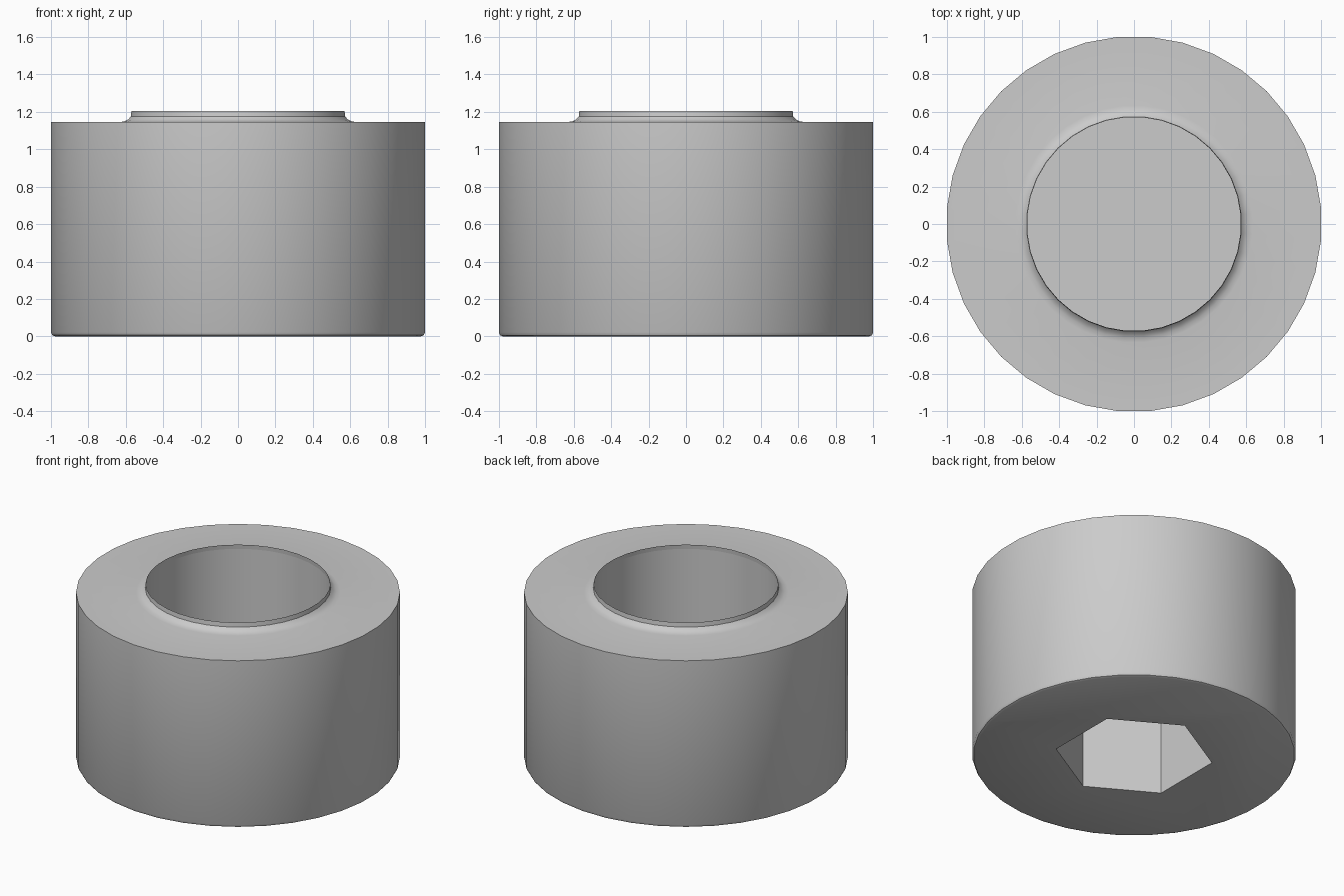
import bpy, bmesh, math

SIDES = 36
FLOOR_Z = 0.6      # level of the web between the bore and the hex socket
LIP_Z = 1.175      # where the thin lip starts
LIP_R = 0.575

cube = bpy.data.objects.get("Cube")
if cube:
    bpy.data.objects.remove(cube, do_unlink=True)

grey = bpy.data.materials.new("plain grey")
grey.use_nodes = True
grey.diffuse_color = (0.6, 0.6, 0.6, 1)
bsdf = next(n for n in grey.node_tree.nodes if n.type == 'BSDF_PRINCIPLED')
bsdf.inputs["Base Color"].default_value = (0.6, 0.6, 0.6, 1)


def finish(name, bm):
    mesh = bpy.data.meshes.new(name)
    bm.to_mesh(mesh)
    bm.free()
    mesh.materials.append(grey)
    obj = bpy.data.objects.new(name, mesh)
    bpy.context.collection.objects.link(obj)
    return obj


def lathe(name, profile, capped):
    """Turn a radius/height profile; flat sides face the main axes."""
    bm = bmesh.new()
    rings = []
    for r, z in profile:
        ring = []
        for i in range(SIDES):
            a = math.tau * (i + 0.5) / SIDES
            ring.append(bm.verts.new((r * math.cos(a), r * math.sin(a), z)))
        rings.append(ring)
    for low, high in zip(rings, rings[1:]):
        for i in range(SIDES):
            j = (i + 1) % SIDES
            bm.faces.new((low[i], low[j], high[j], high[i]))
    if capped:
        bm.faces.new(rings[0][::-1])
        bm.faces.new(rings[-1])
    return finish(name, bm)


def hex_cutter(name, z0, z1):
    bm = bmesh.new()
    bmesh.ops.create_cone(bm, cap_ends=True, segments=6, radius1=0.49,
                          radius2=0.49, depth=z1 - z0)
    # Points of the hexagon lie on the y axis
    for v in bm.verts:
        a = math.radians(round((math.degrees(math.atan2(v.co.y, v.co.x)) - 30) / 60) * 60 + 30)
        v.co = (0.49 * math.cos(a), 0.49 * math.sin(a), v.co.z + (z0 + z1) / 2)
    cutter = finish(name, bm)
    cutter.hide_render = True
    return cutter


def smooth(obj):
    bpy.ops.object.select_all(action='DESELECT')
    obj.select_set(True)
    bpy.context.view_layer.objects.active = obj
    bpy.ops.object.shade_smooth_by_angle(angle=math.radians(35))


# Body: rounded bottom edge, straight wall, filleted neck, round bore
outer = 1 / math.cos(math.pi / SIDES)
body = lathe("body", [
    (outer - 0.022, 0), (outer - 0.008, 0.006), (outer, 0.022),
    (outer, 1.145), (0.635, 1.145), (0.61, 1.149), (0.59, 1.159),
    (LIP_R, LIP_Z), (LIP_R, FLOOR_Z)], True)

# Hex socket from below, and its shallow outline on the bore floor
cutters = [hex_cutter("socket_cutter", -0.1, FLOOR_Z - 0.03),
           hex_cutter("outline_cutter", FLOOR_Z - 0.008, FLOOR_Z + 0.1)]
bpy.context.view_layer.objects.active = body
for cutter in cutters:
    mod = body.modifiers.new("cut", 'BOOLEAN')
    mod.operation = 'DIFFERENCE'
    mod.solver = 'EXACT'
    mod.object = cutter
    bpy.ops.object.modifier_apply(modifier=mod.name)
for cutter in cutters:
    bpy.data.objects.remove(cutter, do_unlink=True)
smooth(body)

# Thin lip standing on the neck
lip = lathe("lip", [(LIP_R, LIP_Z), (LIP_R - 0.003, 1.205)], False)
smooth(lip)
